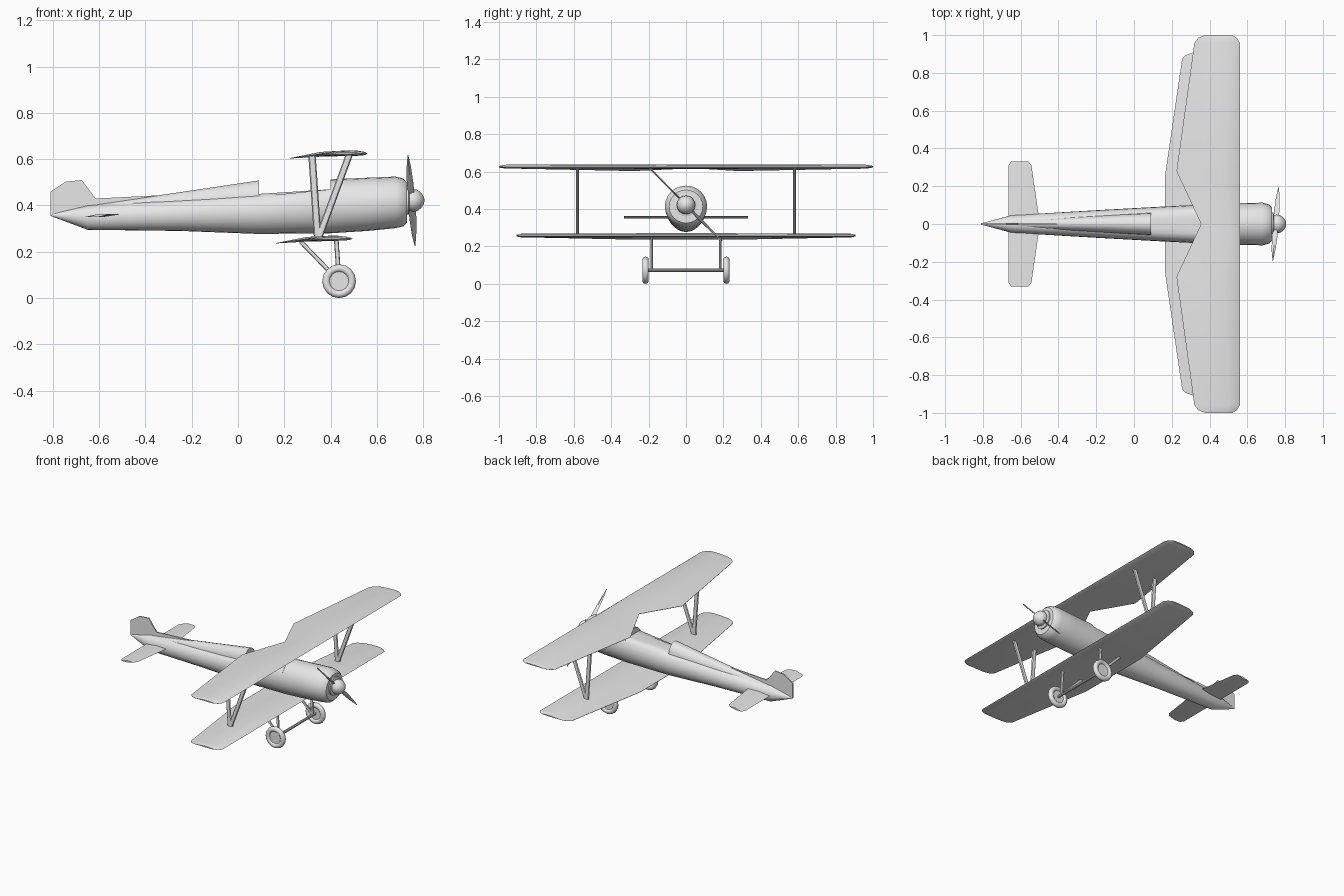
import bpy, bmesh
from math import sin, cos, pi, radians

cube = bpy.data.objects.get("Cube")
if cube:
    bpy.data.objects.remove(cube, do_unlink=True)

GREY = (0.8, 0.8, 0.8, 1)
paint = bpy.data.materials.new("plain_grey")
paint.use_nodes = True
paint.diffuse_color = GREY
paint.node_tree.nodes["Principled BSDF"].inputs["Base Color"].default_value = GREY


def finish(obj, name, angle=35):
    obj.name = name
    obj.data.materials.append(paint)
    bpy.ops.object.select_all(action='DESELECT')
    obj.select_set(True)
    bpy.context.view_layer.objects.active = obj
    bpy.ops.object.shade_smooth_by_angle(angle=radians(angle))
    return obj


def loft(name, rings, angle=35):
    """Skin a row of equal closed cross-sections and cap both ends."""
    bm = bmesh.new()
    rows = [[bm.verts.new(p) for p in ring] for ring in rings]
    n = len(rows[0])
    for a, b in zip(rows, rows[1:]):
        for i in range(n):
            j = (i + 1) % n
            bm.faces.new((a[i], a[j], b[j], b[i]))
    bm.faces.new(rows[0])
    bm.faces.new(rows[-1])
    bmesh.ops.remove_doubles(bm, verts=bm.verts, dist=0.00001)
    bmesh.ops.recalc_face_normals(bm, faces=bm.faces)
    mesh = bpy.data.meshes.new(name)
    bm.to_mesh(mesh)
    bm.free()
    obj = bpy.data.objects.new(name, mesh)
    bpy.context.collection.objects.link(obj)
    return finish(obj, name, angle)


def oval(x, z_low, z_high, half, clamp=9, n=24):
    """Upright elliptical section across x, flattened above the clamp height."""
    mid, rad = (z_low + z_high) / 2, (z_high - z_low) / 2
    return [(x, half * sin(2 * pi * i / n), min(clamp, mid + rad * cos(2 * pi * i / n)))
            for i in range(n)]


def strut(name, p, q, wide, thick, n=8):
    loft(name, [[(c[0] + wide / 2 * cos(2 * pi * i / n),
                  c[1] + thick / 2 * sin(2 * pi * i / n), c[2]) for i in range(n)]
                for c in (p, q)])


def mirrored(stations):
    """Stations run from the root outwards; repeat them on the other side."""
    other = [(-s[0],) + s[1:] for s in reversed(stations) if s[0] > 0]
    return other + stations


def wing(name, lead, base, stations):
    """Cambered wing; stations are (y, trailing x, leading x, thickness)."""
    shape = [(0.06, 0.007), (0.25, 0.012), (0.6, 0.010), (1, 0.001)]
    rings = []
    for y, back, front, thick in mirrored(stations):
        def point(f, h):
            x = front + (back - front) * f
            t = (lead - x) / 0.33
            return (x, y, base + 0.02 * t - 0.039 * t * t + h * thick)
        rings.append([point(0, 0)] + [point(f, h) for f, h in shape]
                     + [point(f, -h) for f, h in reversed(shape)])
    loft(name, rings)


# Fuselage with a flat cockpit notch behind the nose
loft("fuselage", [
    oval(-0.81, 0.355, 0.362, 0.003),
    oval(-0.65, 0.295, 0.40, 0.046),
    oval(-0.25, 0.29, 0.432, 0.070),
    oval(0.09, 0.277, 0.467, 0.089, 0.45),
    oval(0.40, 0.28, 0.513, 0.105, 0.47),
    oval(0.4005, 0.28, 0.513, 0.105),
    oval(0.56, 0.29, 0.52, 0.11),
    oval(0.68, 0.302, 0.525, 0.113),
    oval(0.715, 0.31, 0.517, 0.104),
    oval(0.73, 0.325, 0.502, 0.09),
])

# Rounded fairing behind the cockpit
loft("rear_fairing", [
    oval(-0.62, 0.34, 0.403, 0.02, n=16),
    oval(0.09, 0.36, 0.508, 0.06, n=16),
])

# Propeller hub and two slim blades
HUB = 0.422
loft("spinner", [oval(x, HUB - r, HUB + r, r, n=16) for x, r in
                 [(0.728, 0.062), (0.738, 0.062), (0.742, 0.045), (0.755, 0.05),
                  (0.775, 0.046), (0.792, 0.033), (0.802, 0.018), (0.806, 0.004)]])
for side in (-1, 1):
    rings = []
    for d, wide, turn in [(0.02, 0.026, 0.002), (0.10, 0.030, 0.006),
                          (0.20, 0.020, 0.004), (0.275, 0.004, 0.001)]:
        x = 0.75 + side * d * 0.055
        y, z = side * d * 0.7, HUB - side * d * 0.71
        t = 0.003
        rings.append([(x - wide / 2, y - turn, z - side * turn),
                      (x, y + t, z + t),
                      (x + wide / 2, y + turn, z + side * turn),
                      (x, y - t, z - t)])
    loft("propeller_blade", rings)

# Wings; the upper one has a notch over the cockpit
wing("upper_wing", 0.56, 0.624, [
    (0, 0.355, 0.56, 1), (0.28, 0.225, 0.56, 1),
    (0.96, 0.32, 0.56, 0.9), (0.985, 0.34, 0.545, 0.6), (1.0, 0.375, 0.52, 0.3)])
wing("lower_wing", 0.495, 0.256, [
    (0, 0.165, 0.495, 1), (0.26, 0.165, 0.495, 1),
    (0.875, 0.255, 0.495, 0.9), (0.895, 0.275, 0.48, 0.6), (0.907, 0.31, 0.455, 0.3)])

# Tail surfaces
loft("tailplane", [[(front, y, 0.362), ((front + back) / 2, y, 0.363),
                    (back, y, 0.350), ((front + back) / 2, y, 0.350)]
                   for y, back, front in mirrored([
                       (0, -0.665, -0.498), (0.31, -0.665, -0.543),
                       (0.332, -0.65, -0.56)])])
fin = [(-0.81, 0.357), (-0.81, 0.46), (-0.745, 0.503), (-0.675, 0.51),
       (-0.615, 0.43), (-0.34, 0.444), (-0.34, 0.40), (-0.65, 0.37)]
loft("tail_fin", [[(x, y, z) for x, z in fin] for y in (-0.004, 0.004)])

# Wing struts and landing gear on both sides
AXLE_X, AXLE_Z = 0.437, 0.073
for s in (-1, 1):
    y = s * 0.58
    strut("rear_wing_strut", (0.345, y, 0.25), (0.32, y, 0.615), 0.032, 0.016)
    strut("front_wing_strut", (0.345, y, 0.25), (0.482, y, 0.622), 0.032, 0.016)
    y = s * 0.183
    strut("rear_gear_leg", (AXLE_X, y, AXLE_Z), (0.275, y, 0.24), 0.026, 0.014)
    strut("front_gear_leg", (AXLE_X, y, AXLE_Z), (0.425, y, 0.25), 0.02, 0.014)
    y = s * 0.216
    bpy.ops.mesh.primitive_torus_add(
        major_segments=16, minor_segments=10, major_radius=0.056, minor_radius=0.017,
        location=(AXLE_X, y, AXLE_Z), rotation=(pi / 2, 0, 0))
    finish(bpy.context.object, "tyre", 50)
    bpy.ops.mesh.primitive_cylinder_add(
        vertices=16, radius=0.046, depth=0.014,
        location=(AXLE_X, y, AXLE_Z), rotation=(pi / 2, 0, 0))
    finish(bpy.context.object, "wheel_disc")
bpy.ops.mesh.primitive_cylinder_add(
    vertices=10, radius=0.009, depth=0.43,
    location=(AXLE_X, 0, AXLE_Z), rotation=(pi / 2, 0, 0))
finish(bpy.context.object, "axle")
